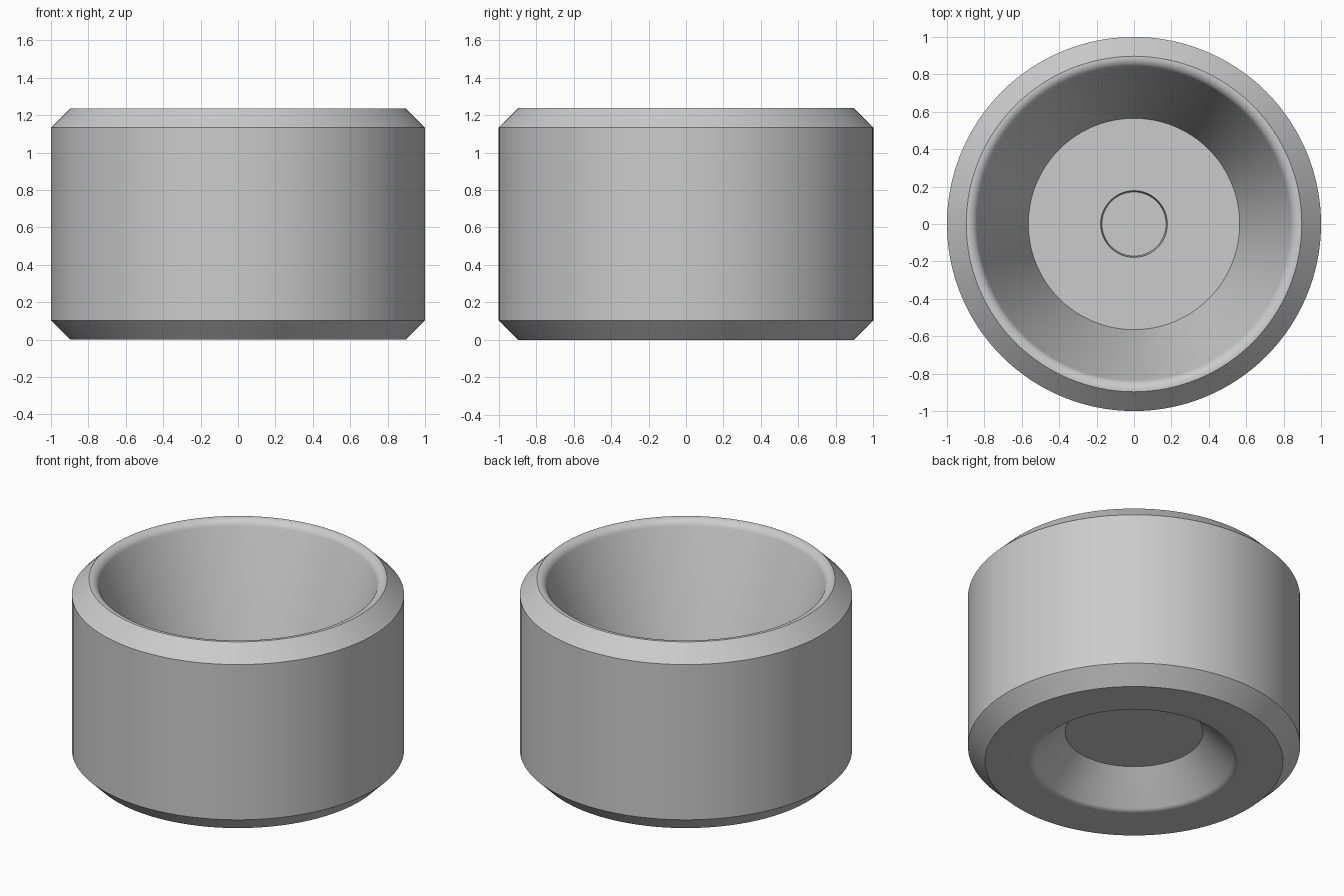
import bpy
import bmesh
import math
from mathutils import Vector

cube = bpy.data.objects.get("Cube")
if cube:
    bpy.data.objects.remove(cube, do_unlink=True)

SEGMENTS = 128


def fillet(before, corner, after, radius, steps=8):
    """Points of an arc that rounds a profile corner."""
    c = Vector(corner)
    u = (Vector(before) - c).normalized()
    v = (Vector(after) - c).normalized()
    half = u.angle(v) / 2
    centre = c + (u + v).normalized() * radius / math.sin(half)
    start = c + u * radius / math.tan(half) - centre
    end = c + v * radius / math.tan(half) - centre
    return [tuple(centre + start.lerp(end, i / steps).normalized() * radius)
            for i in range(steps + 1)]


def lathe(name, profile, material):
    """Spin an (r, z) profile about the z axis."""
    bm = bmesh.new()
    verts = [bm.verts.new((r, 0, z)) for r, z in profile]
    edges = [bm.edges.new(pair) for pair in zip(verts, verts[1:])]
    bmesh.ops.spin(bm, geom=verts + edges, cent=(0, 0, 0), axis=(0, 0, 1),
                   angle=math.tau, steps=SEGMENTS)
    bmesh.ops.remove_doubles(bm, verts=bm.verts, dist=0.0001)
    bmesh.ops.recalc_face_normals(bm, faces=bm.faces)
    mesh = bpy.data.meshes.new(name)
    bm.to_mesh(mesh)
    bm.free()
    mesh.materials.append(material)
    obj = bpy.data.objects.new(name, mesh)
    bpy.context.collection.objects.link(obj)
    bpy.ops.object.select_all(action="DESELECT")
    obj.select_set(True)
    bpy.context.view_layer.objects.active = obj
    bpy.ops.object.shade_smooth_by_angle(angle=math.radians(30))


grey = bpy.data.materials.new("plain grey")
grey.use_nodes = True
grey.diffuse_color = (0.6, 0.6, 0.6, 1)
grey.node_tree.nodes["Principled BSDF"].inputs["Base Color"].default_value = (0.6, 0.6, 0.6, 1)

HEIGHT = 1.237
CHAMFER = 0.103
FLOOR = 0.38

# Underside: flat recess with a sloped, rounded lip
recess_edge = (0.415, 0.2)
foot_edge = (1 - CHAMFER, 0)
profile = [(0, 0.2), recess_edge]
profile += fillet(recess_edge, (0.612, 0), foot_edge, 0.05)

# Outer wall with a chamfer at each end
rim_edge = (1 - CHAMFER, HEIGHT)
profile += [foot_edge, (1, CHAMFER), (1, HEIGHT - CHAMFER), rim_edge]

# Rounded rim, tapered bowl and floor with a shallow round pocket
floor_edge = (0.565, FLOOR)
profile += fillet(rim_edge, (0.85, HEIGHT), floor_edge, 0.055)
profile += [floor_edge, (0.178, FLOOR), (0.171, FLOOR - 0.06), (0, FLOOR - 0.06)]

lathe("cup_body", profile, grey)
